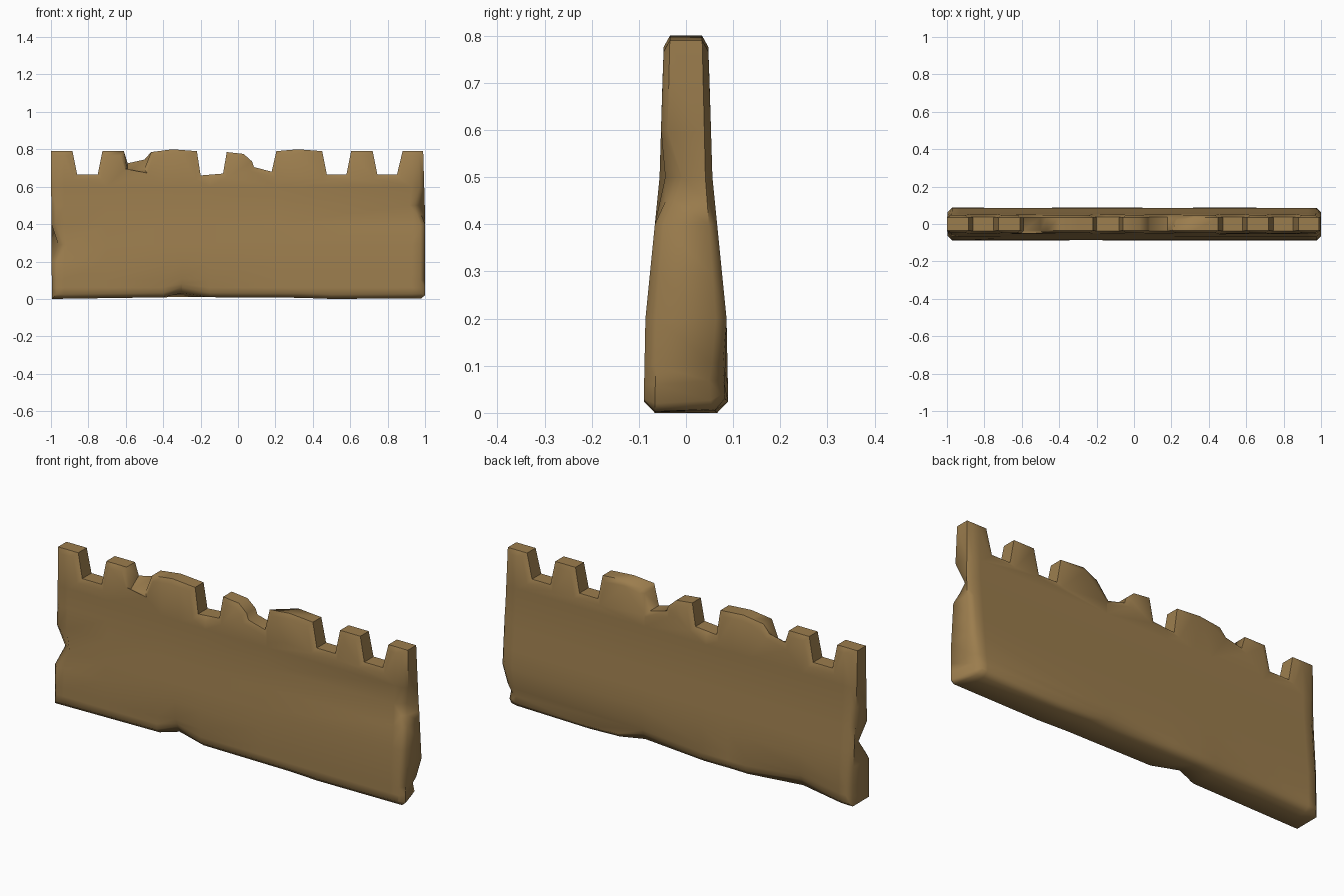
import bpy, bmesh
from mathutils import Vector

if "Cube" in bpy.data.objects:
    bpy.data.objects.remove(bpy.data.objects["Cube"])

# crenellated outline (x, z)
TOP = [(-1, .79), (-.885, .79), (-.86, .665), (-.75, .665), (-.725, .79), (-.61, .79),
       (-.59, .725), (-.5, .745), (-.465, .785), (-.35, .80), (-.22, .79), (-.2, .66),
       (-.08, .67), (-.06, .785), (.03, .775), (.075, .735), (.085, .705), (.18, .68),
       (.205, .79), (.32, .80), (.45, .79), (.475, .665), (.58, .665), (.605, .79),
       (.72, .79), (.745, .665), (.85, .665), (.88, .79), (.99, .79)]
OUTLINE = [(-.995, 0)] + TOP + [(1, .45), (1, .02), (.98, .003), (.5, 0), (.33, .006), (-.3, .01)]
# half thickness by height
PROFILE = [(0, .09), (.2, .086), (.5, .056), (.7, .05), (.81, .046)]


def half_depth(z):
    for (z0, d0), (z1, d1) in zip(PROFILE, PROFILE[1:]):
        if z <= z1:
            return d0 + (d1 - d0) * (z - z0) / (z1 - z0)
    return PROFILE[-1][1]


# stone slab
bm = bmesh.new()
face = bm.faces.new([bm.verts.new((x, -.09, z)) for x, z in OUTLINE])
ext = bmesh.ops.extrude_face_region(bm, geom=[face])
bmesh.ops.translate(bm, vec=(0, .18, 0), verts=[v for v in ext["geom"] if isinstance(v, bmesh.types.BMVert)])
bmesh.ops.recalc_face_normals(bm, faces=bm.faces[:])

# worn rims on the front and back
rims = [e for e in bm.edges if e.verts[0].co.y * e.verts[1].co.y > 0]
bmesh.ops.bevel(bm, geom=rims, offset=.024, segments=1, profile=.5, affect='EDGES', clamp_overlap=False)

# cuts that carry the taper and the chips
cuts = [((0, 0, z), (0, 0, 1)) for z in (.06, .1, .2, .29, .4, .5, .6)]
cuts += [((x, 0, 0), (1, 0, 0)) for x in (-.93, -.7, -.4, -.3, -.15, .2, .93)]
for co, no in cuts:
    bmesh.ops.bisect_plane(bm, geom=bm.verts[:] + bm.edges[:] + bm.faces[:], plane_co=co, plane_no=no, dist=1e-5)
for v in bm.verts:
    v.co.y *= half_depth(v.co.z) / .09


# chips: centre, radius, push
def chip(centre, radius, push):
    for v in bm.verts:
        d = (v.co - Vector(centre)).length
        if d < radius:
            v.co += Vector(push) * (1 - d / radius)


chip((-.99, -.08, .29), .09, (.05, .035, 0))
chip((1, -.06, .5), .1, (-.04, .04, 0))
chip((.99, .08, .05), .1, (-.05, -.02, .01))
chip((-.3, -.09, .03), .1, (0, .03, .03))
chip((-.7, .09, .03), .1, (0, -.03, .03))
chip((.2, .09, .03), .1, (0, -.03, .02))
chip((.21, .05, .79), .08, (.03, -.02, -.02))
# broken gap slopes down towards the front
for v in bm.verts:
    if -.6 < v.co.x < -.47 and v.co.z > .69 and v.co.y < 0:
        v.co.z -= .05

mesh = bpy.data.meshes.new("wall")
bmesh.ops.triangulate(bm, faces=[f for f in bm.faces if len(f.verts) > 4])
bm.to_mesh(mesh)
bm.free()
wall = bpy.data.objects.new("battlement_wall", mesh)
bpy.context.collection.objects.link(wall)
stone = bpy.data.materials.new("brown stone")
stone.diffuse_color = (.33, .205, .075, 1)
stone.use_nodes = True
stone.node_tree.nodes["Principled BSDF"].inputs["Base Color"].default_value = stone.diffuse_color
mesh.materials.append(stone)
bpy.context.view_layer.objects.active = wall
wall.select_set(True)
bpy.ops.object.shade_smooth_by_angle(angle=1.0)
